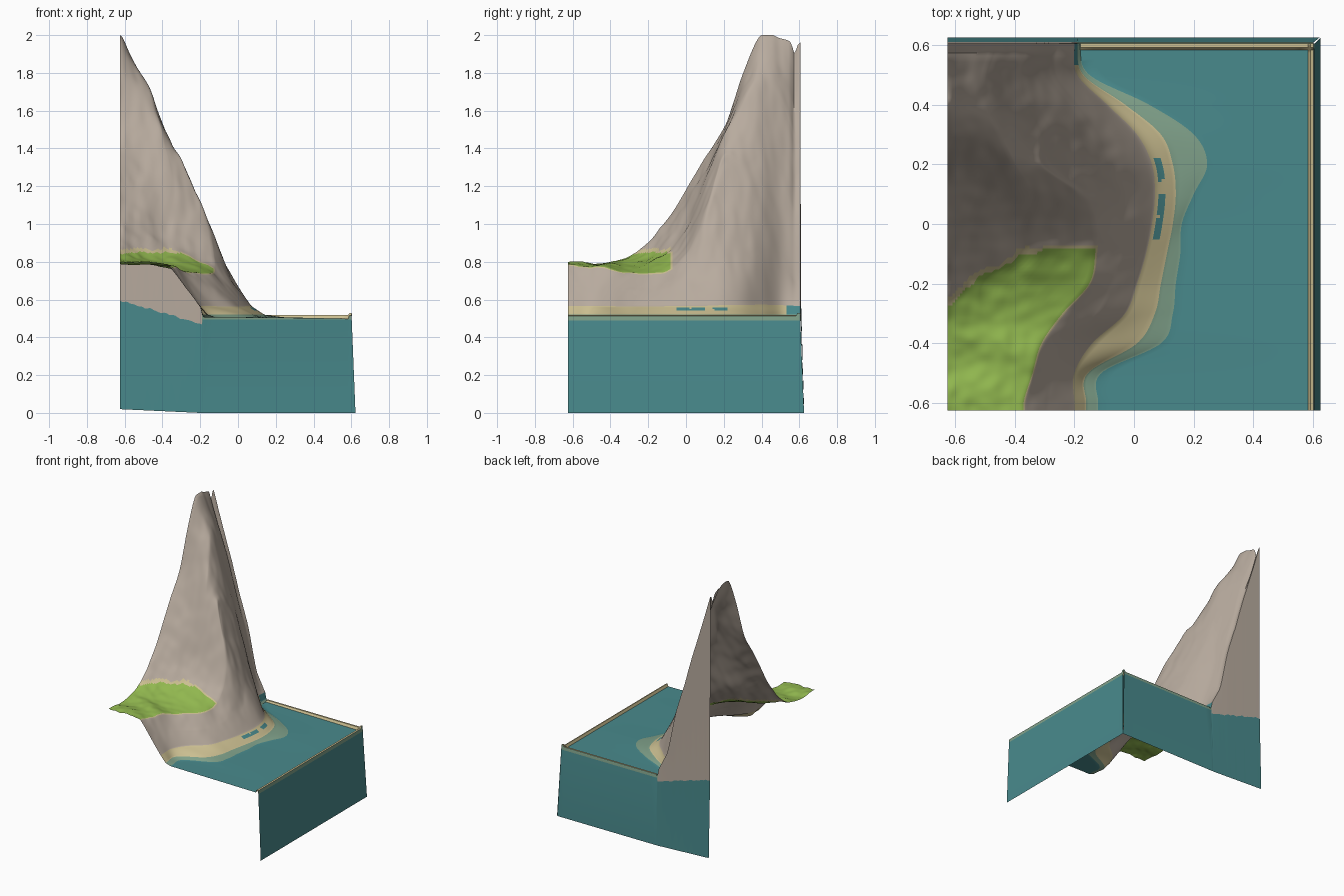
import bpy, math
from mathutils import Vector, noise

if "Cube" in bpy.data.objects:
    bpy.data.objects.remove(bpy.data.objects["Cube"])


def linear(c):
    return tuple(((v + 0.055) / 1.055) ** 2.4 for v in c) + (1,)


COLOURS = [("rock_grey", (0.72, 0.67, 0.62)), ("water_teal", (0.285, 0.54, 0.55)),
           ("beach_sand", (0.80, 0.75, 0.57)), ("shallow_olive", (0.50, 0.63, 0.54)),
           ("grass_green", (0.57, 0.72, 0.31))]
MATS = []
for name, rgb in COLOURS:
    m = bpy.data.materials.new(name)
    m.diffuse_color = linear(rgb)
    m.use_nodes = True
    m.node_tree.nodes["Principled BSDF"].inputs["Base Color"].default_value = m.diffuse_color
    MATS.append(m)
ROCK, WATER, SAND, SHALLOW, GRASS = range(5)

# Cross-sections every 0.1 from y = -0.6 to 0.6:
# left edge z, then slope points (x, z) * 3, then x of rock, sand, shallow edges
SECTIONS = [
    (.80, -.50, .80, -.37, .79, -.29, .68, -.20, -.16, -.12),
    (.79, -.48, .79, -.34, .775, -.27, .67, -.20, -.155, -.11),
    (.80, -.46, .79, -.31, .765, -.22, .66, -.14, .01, .09),
    (.83, -.50, .80, -.24, .75, -.12, .65, -.03, .07, .13),
    (.90, -.50, .83, -.15, .74, -.07, .65, .01, .09, .14),
    (1.02, -.40, .87, -.13, .76, -.04, .66, .04, .11, .155),
    (1.18, -.40, 1.0, -.13, .84, -.04, .70, .06, .13, .16),
    (1.35, -.35, 1.2, -.17, 1.05, -.04, .72, .07, .14, .20),
    (1.50, -.40, 1.46, -.30, 1.35, -.10, .84, .06, .13, .245),
    (1.79, -.45, 1.66, -.30, 1.30, -.13, .85, .01, .09, .20),
    (2.00, -.50, 1.78, -.35, 1.35, -.20, .90, -.09, -.03, .05),
    (1.98, -.50, 1.68, -.37, 1.25, -.27, .83, -.19, -.17, -.15),
    (1.96, -.47, 1.45, -.35, 1.05, -.27, .70, -.20, -.19, -.18),
]
LEFT, EDGE, WATER_Z = -.625, .605, .498
STEPS = [14, 18, 14, 14, 6, 5, 16]          # columns between the stations
STARTS = [sum(STEPS[:i]) for i in range(len(STEPS) + 1)]


def section(y):
    """Smoothly blended section at y, as a list of (x, z) stations."""
    u = min(max((y + .6) / .1, 0), 12)
    i = min(int(u), 11)
    f = u - i
    a, b, c, d = (SECTIONS[min(max(k, 0), 12)] for k in (i - 1, i, i + 1, i + 2))
    s = [q + .5 * f * (r - p + f * (2 * p - 5 * q + 4 * r - t + f * (3 * (q - r) + t - p)))
         for p, q, r, t in zip(a, b, c, d)]
    return [(LEFT, s[0]), (s[1], s[2]), (s[3], s[4]), (s[5], s[6]),
            (s[7], .565), (s[8], .52), (s[9], .506), (.583, WATER_Z)]


def make_object(name, verts, faces, colours):
    me = bpy.data.meshes.new(name)
    me.from_pydata(verts, [], faces)
    for m in MATS:
        me.materials.append(m)
    for p, c in zip(me.polygons, colours):
        p.material_index = c
    ob = bpy.data.objects.new(name, me)
    bpy.context.collection.objects.link(ob)
    bpy.ops.object.select_all(action='DESELECT')
    ob.select_set(True)
    bpy.context.view_layer.objects.active = ob
    bpy.ops.object.shade_smooth_by_angle(angle=math.radians(50))
    return ob


# Terrain grid, columns following the shoreline
YS = [-.625 + 1.208 * j / 120 for j in range(121)] + [.592, EDGE]
grid = []
for y in YS:
    st = section(y)
    row = []
    for (x0, z0), (x1, z1), n in zip(st, st[1:], STEPS):
        row += [[x0 + (x1 - x0) * k / n, y, z0 + (z1 - z0) * k / n] for k in range(n)]
    row += [[.583, y, WATER_Z], [.591, y, .517], [EDGE - .003, y, .514]]
    grid.append(row)
NR, NC = len(grid), len(grid[0])

# Soften the creases between stations
for _ in range(4):
    old = [[p[2] for p in r] for r in grid]
    for j in range(NR):
        for i in range(1, STARTS[5]):
            up, dn = old[min(j + 1, NR - 1)][i], old[max(j - 1, 0)][i]
            grid[j][i][2] = .4 * old[j][i] + .2 * (old[j][i - 1] + old[j][i + 1]) + .1 * (up + dn)

# Rocky relief, summit notch and the raised back rim
for j, row in enumerate(grid):
    for i, p in enumerate(row):
        x, y, z = p
        if i < STARTS[4]:
            w = min(max((z - .57) / .4, 0), 1) * (1 if i else .4)
            n = noise.noise(Vector((x * 9, y * 9, z * 2))) + .5 * noise.noise(Vector((x * 22, y * 22, z * 5)))
            p[2] += .022 * w * n - .06 * (z - .5) / 1.5 * math.exp(-((y - .575) / .014) ** 2)
            p[2] = min(p[2], 2)
        elif j >= NR - 2 and i >= STARTS[6]:
            p[2] = .517 if i < NC - 2 else .53

verts = [tuple(p) for r in grid for p in r]
faces, colours = [], []
for j in range(NR - 1):
    for i in range(NC - 1):
        a = j * NC + i
        faces.append((a, a + 1, a + NC + 1, a + NC))
        x, y, z = [sum(q) / 4 for q in zip(*(verts[k] for k in faces[-1]))]
        jit = noise.noise(Vector((x * 14, y * 14, 3)))
        top = .848 + .015 * jit
        if i < STARTS[2] + 1 and y < -.07 + .02 * jit and z < top + .02:
            c = GRASS if z < top and i < STARTS[2] and y < -.08 + .02 * jit else SAND
        elif i < STARTS[4]:
            c = ROCK
        elif i < STARTS[5]:
            pool = (-.05 < y < .22 and i - STARTS[4] in (1, 2) and jit > -.2) or (y > .48 and jit > .1)
            c = WATER if pool else SAND
        elif i < STARTS[6]:
            c = SHALLOW
        else:
            c = SAND if i >= NC - 3 or j >= NR - 3 else WATER
        colours.append(c)
make_object("terrain", verts, faces, colours)


def skirt(name, top, split, bottom, upper):
    """Wall hanging below a line of points, in two colours."""
    n = len(top)
    fs, cs = [], []
    for k in range(n - 1):
        for lvl, c in ((0, upper(top[k])), (1, WATER)):
            a = lvl * n + k
            fs.append((a, a + n, a + n + 1, a + 1))
            cs.append(c)
    make_object(name, top + split + bottom, fs, cs)


# Back wall: rock face above a ragged water line, water beyond the shore
def water_line(p):
    if p[0] > -.19:
        return min(.495, p[2])
    f = (p[0] - LEFT) / .43
    return min(p[2], .595 - .125 * f + .02 * noise.noise(Vector((p[0] * 25, 1, 0))))


back = [tuple(p) for p in reversed(grid[-1])]
skirt("back_wall", back,
      [(x, EDGE + .004, water_line((x, y, z))) for x, y, z in back],
      [(x + (.02 if x > .6 else 0), .625, max(0, .02 * (-.2 - x) / .43)) for x, y, z in back],
      lambda p: ROCK if p[0] < -.19 else SHALLOW)

# Right wall of the water
right = [tuple(r[-1]) for r in grid]
skirt("right_wall", right,
      [(EDGE, y, .49) for x, y, z in right],
      [(.625, y + (.02 if y > .6 else 0), 0) for x, y, z in right],
      lambda p: SHALLOW)
